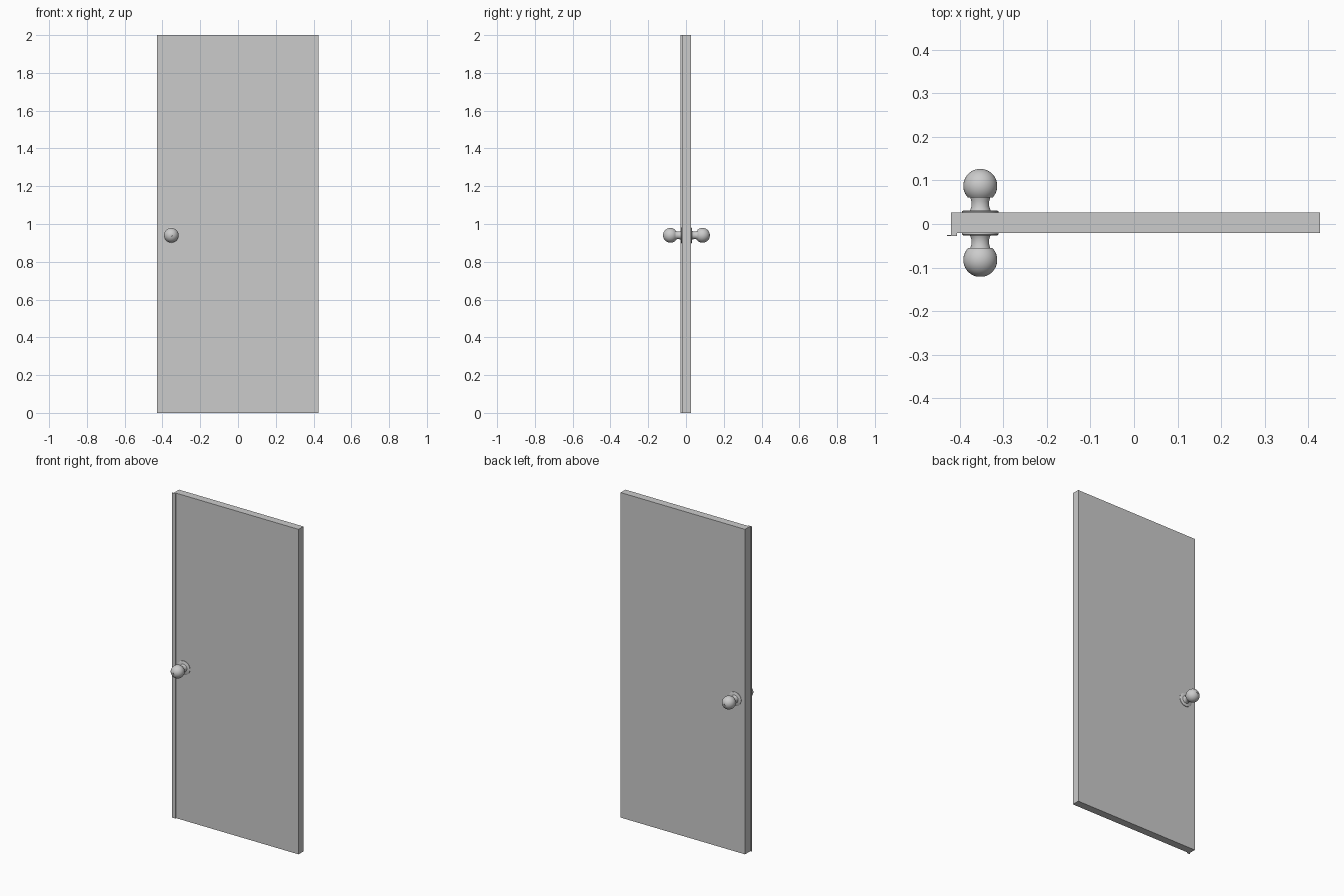
import bpy, bmesh, math
from mathutils import Matrix

if "Cube" in bpy.data.objects:
    bpy.data.objects.remove(bpy.data.objects["Cube"])

HEIGHT = 2.0
KNOB_X, KNOB_Z = -0.353, 0.94


def finish(bm, name):
    bmesh.ops.recalc_face_normals(bm, faces=bm.faces)
    mesh = bpy.data.meshes.new(name)
    bm.to_mesh(mesh)
    bm.free()
    obj = bpy.data.objects.new(name, mesh)
    bpy.context.collection.objects.link(obj)
    return obj


def upright(name, outline):
    """Extrude a plan outline to the full door height."""
    bm = bmesh.new()
    face = bm.faces.new([bm.verts.new((x, y, 0)) for x, y in outline])
    top = bmesh.ops.extrude_face_region(bm, geom=[face])["geom"]
    bmesh.ops.translate(bm, vec=(0, 0, HEIGHT),
                        verts=[v for v in top if isinstance(v, bmesh.types.BMVert)])
    return finish(bm, name)


def lathe(name, profile, y, side, steps=32):
    """Turn (radius, distance) pairs around an axis leaving the door face."""
    bm = bmesh.new()
    verts = [bm.verts.new((r, side * d, 0)) for r, d in profile]
    edges = [bm.edges.new(p) for p in zip(verts, verts[1:])]
    bmesh.ops.spin(bm, geom=verts + edges, cent=(0, 0, 0), axis=(0, 1, 0),
                   angle=math.tau, steps=steps)
    bmesh.ops.remove_doubles(bm, verts=bm.verts, dist=1e-5)
    bmesh.ops.transform(bm, matrix=Matrix.Translation((KNOB_X, y, KNOB_Z)), verts=bm.verts)
    obj = finish(bm, name)
    bpy.ops.object.select_all(action="DESELECT")
    obj.select_set(True)
    bpy.context.view_layer.objects.active = obj
    bpy.ops.object.shade_smooth_by_angle(angle=math.radians(35))
    return obj


# Door leaf
upright("door_leaf", [(-0.42, -0.021), (0.427, -0.021), (0.427, 0.026), (-0.42, 0.026)])

# Latch-side cover strip, overhanging the leaf edge
upright("edge_strip", [(-0.429, -0.028), (-0.407, -0.028), (-0.407, -0.021),
                       (-0.42, -0.021), (-0.42, -0.025), (-0.429, -0.025)])

# Knob profile: rounded ball with a shallow keyhole recess at its tip
R, C = 0.039, 0.0615
ball = [(R * math.sin(a), C - R * math.cos(a))
        for a in [math.radians(46 + i * (172 - 46) / 16) for i in range(17)]]
tip = ball[-1][1]

# Rose, neck and knob on each face
for label, face_y, side in (("front", -0.021, -1), ("back", 0.026, 1)):
    lathe(label + "_rose", [(0, 0), (0.042, 0), (0.042, 0.003), (0.039, 0.005), (0, 0.005)],
          face_y, side)
    lathe(label + "_neck", [(0, 0.004), (0.024, 0.004), (0.0225, 0.008), (0.0205, 0.014),
                            (0.0205, 0.026), (0.023, 0.035), (0, 0.037)], face_y, side)
    lathe(label + "_knob", [(0, ball[0][1])] + ball + [(0.005, tip - 0.004), (0, tip - 0.004)],
          face_y, side)
